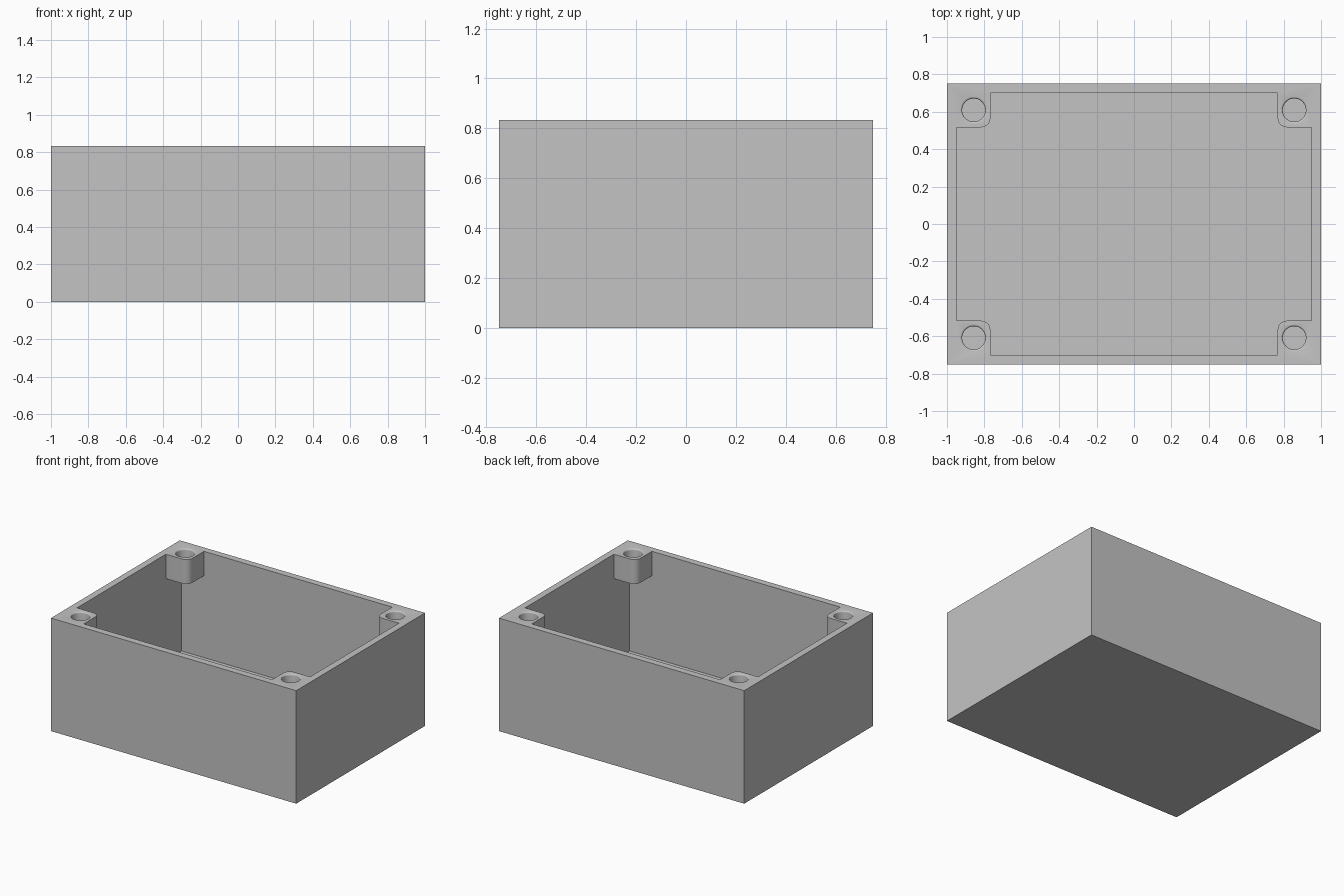
import bpy, bmesh, math

cube = bpy.data.objects.get("Cube")
if cube:
    bpy.data.objects.remove(cube, do_unlink=True)

LENGTH, WIDTH, HEIGHT = 2.0, 1.5, 0.833
WALL = 0.05
BOSS_X, BOSS_Y, BOSS_DEPTH, BOSS_ROUND = 0.768, 0.517, 0.18, 0.05
HOLE_X, HOLE_Y, HOLE_R, HOLE_DEPTH, LIP = 0.857, 0.609, 0.062, 0.15, 0.01

grey = bpy.data.materials.new("grey plastic")
grey.use_nodes = True
grey.diffuse_color = (0.55, 0.55, 0.55, 1)
grey.node_tree.nodes["Principled BSDF"].inputs["Base Color"].default_value = (0.55, 0.55, 0.55, 1)


def finish(name, bm):
    bmesh.ops.recalc_face_normals(bm, faces=bm.faces)
    mesh = bpy.data.meshes.new(name)
    bm.to_mesh(mesh)
    bm.free()
    obj = bpy.data.objects.new(name, mesh)
    bpy.context.collection.objects.link(obj)
    mesh.materials.append(grey)
    return obj


def prism(name, outline, z0, z1):
    bm = bmesh.new()
    face = bm.faces.new([bm.verts.new((x, y, z0)) for x, y in outline])
    side = bmesh.ops.extrude_face_region(bm, geom=[face])["geom"]
    verts = [g for g in side if isinstance(g, bmesh.types.BMVert)]
    bmesh.ops.translate(bm, verts=verts, vec=(0, 0, z1 - z0))
    return finish(name, bm)


def block(name, hx, hy, z0, z1):
    return prism(name, [(-hx, -hy), (hx, -hy), (hx, hy), (-hx, hy)], z0, z1)


def lathe(name, profile, cx, cy, steps=48):
    bm = bmesh.new()
    rings = []
    for r, z in profile:
        rings.append([bm.verts.new((cx + r * math.cos(math.tau * i / steps),
                                    cy + r * math.sin(math.tau * i / steps), z))
                      for i in range(steps)])
    for a, b in zip(rings, rings[1:]):
        for i in range(steps):
            j = (i + 1) % steps
            bm.faces.new((a[i], a[j], b[j], b[i]))
    bm.faces.new(rings[0])
    bm.faces.new(rings[-1])
    return finish(name, bm)


def cut(target, cutter):
    mod = target.modifiers.new("cut", "BOOLEAN")
    mod.operation, mod.solver, mod.object = "DIFFERENCE", "EXACT", cutter
    bpy.context.view_layer.objects.active = target
    bpy.ops.object.modifier_apply(modifier=mod.name)
    bpy.data.objects.remove(cutter, do_unlink=True)


corners = [(sx, sy) for sx in (-1, 1) for sy in (-1, 1)]

# Enclosure and the hollow inside it
enclosure = block("enclosure", LENGTH / 2, WIDTH / 2, 0, HEIGHT)
cavity = block("cavity", LENGTH / 2 - WALL, WIDTH / 2 - WALL, WALL, HEIGHT + 0.1)

# Screw bosses, left standing in the top corners with one rounded edge
for sx, sy in corners:
    outline = [(1.1, BOSS_Y), (1.1, 0.9), (BOSS_X, 0.9)]
    for i in range(9):
        a = math.pi + i * math.pi / 16
        outline.append((BOSS_X + BOSS_ROUND * (1 + math.cos(a)),
                        BOSS_Y + BOSS_ROUND * (1 + math.sin(a))))
    cut(cavity, prism("boss", [(x * sx, y * sy) for x, y in outline],
                      HEIGHT - BOSS_DEPTH, HEIGHT + 0.2))
cut(enclosure, cavity)

# Blind screw holes with a softly rounded lip
for sx, sy in corners:
    profile = [(HOLE_R, HEIGHT - HOLE_DEPTH)]
    for i in range(5):
        a = i * math.pi / 8
        profile.append((HOLE_R + LIP * (1 - math.cos(a)), HEIGHT - LIP * (1 - math.sin(a))))
    profile.append((HOLE_R + LIP, HEIGHT + 0.1))
    cut(enclosure, lathe("hole", profile, sx * HOLE_X, sy * HOLE_Y))

# Smooth the rounded faces, keep the box edges sharp
bpy.ops.object.select_all(action="DESELECT")
enclosure.select_set(True)
bpy.context.view_layer.objects.active = enclosure
bpy.ops.object.shade_smooth_by_angle(angle=math.radians(30))
